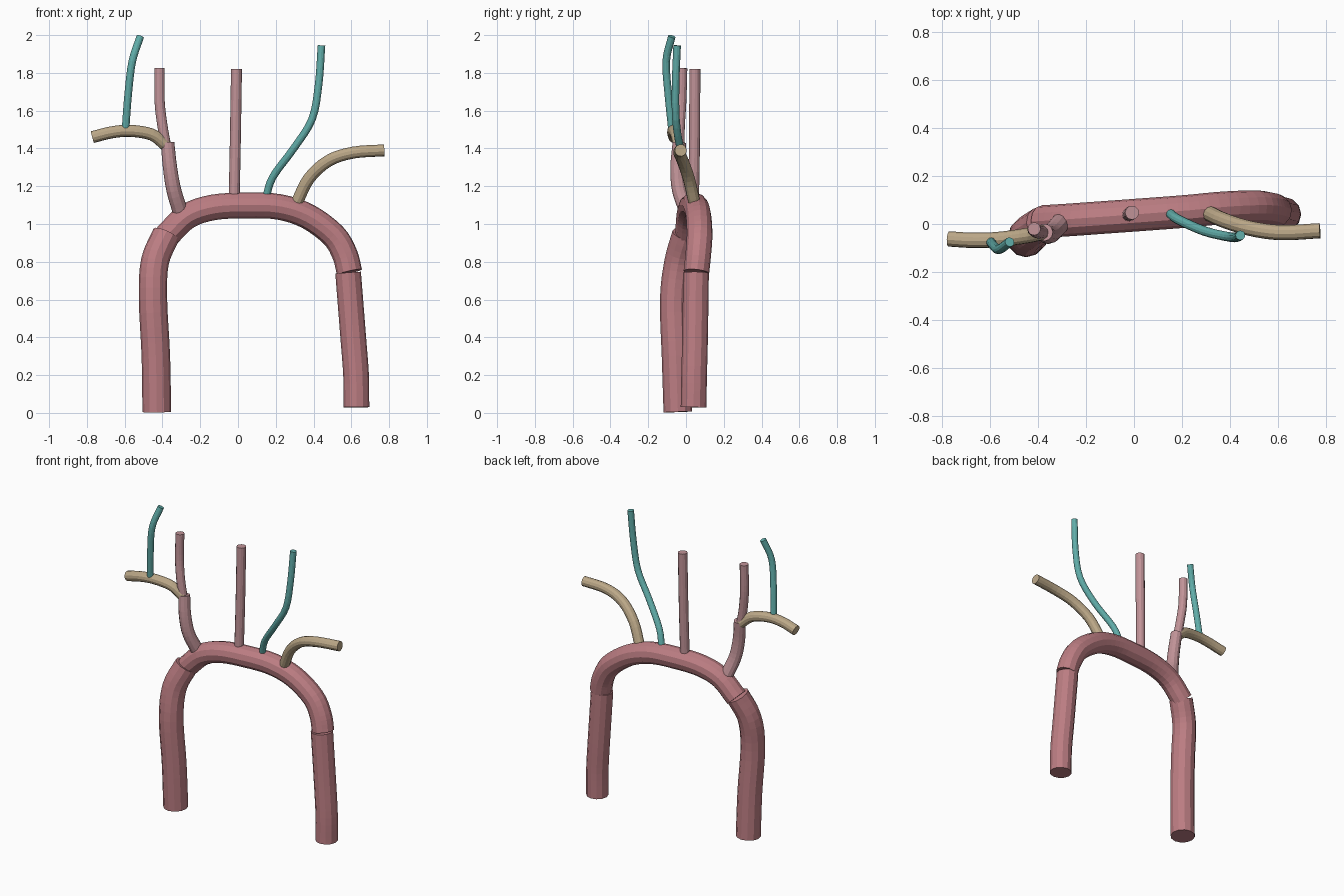
import bpy, bmesh, math
from mathutils import Vector

SIDES = 12
STEPS = 4


def material(name, rgb):
    m = bpy.data.materials.new(name)
    m.diffuse_color = (*rgb, 1)
    return m


AORTA = material("aorta_red", (0.50, 0.205, 0.225))
PINK = material("artery_pink", (0.53, 0.29, 0.31))
TEAL = material("artery_teal", (0.12, 0.42, 0.40))
TAN = material("artery_tan", (0.50, 0.39, 0.245))


def smooth_path(points):
    """Catmull-Rom curve through the given points."""
    p = [Vector(q) for q in points]
    p = [2 * p[0] - p[1]] + p + [2 * p[-1] - p[-2]]
    path = []
    for a, b, c, d in zip(p, p[1:], p[2:], p[3:]):
        for i in range(STEPS):
            t = i / STEPS
            path.append(0.5 * (2 * b + (c - a) * t + (2 * a - 5 * b + 4 * c - d) * t ** 2
                               + (3 * b - a - 3 * c + d) * t ** 3))
    return path + [p[-2]]


def tube(name, points, r0, r1, mat):
    """Capped faceted tube swept along a smooth path."""
    path = smooth_path(points)
    n = len(path)
    bm = bmesh.new()
    rings = []
    normal = Vector((0, 1, 0))
    for i, c in enumerate(path):
        tangent = (path[min(i + 1, n - 1)] - path[max(i - 1, 0)]).normalized()
        normal = (normal - tangent * normal.dot(tangent)).normalized()
        side = tangent.cross(normal)
        r = r0 + (r1 - r0) * i / (n - 1)
        rings.append([bm.verts.new(c + r * (normal * math.cos(a) + side * math.sin(a)))
                      for a in (2 * math.pi * k / SIDES for k in range(SIDES))])
    for lo, hi in zip(rings, rings[1:]):
        for k in range(SIDES):
            j = (k + 1) % SIDES
            bm.faces.new((lo[k], lo[j], hi[j], hi[k]))
    bm.faces.new(rings[0][::-1])
    bm.faces.new(rings[-1])
    mesh = bpy.data.meshes.new(name)
    bm.to_mesh(mesh)
    bm.free()
    mesh.materials.append(mat)
    bpy.context.collection.objects.link(bpy.data.objects.new(name, mesh))


# Main vessel in three segments
tube("ascending_aorta", [(-0.43, -0.043, 0.005), (-0.435, -0.053, 0.3), (-0.45, -0.063, 0.6),
                         (-0.44, -0.04, 0.8), (-0.38, 0.0, 0.945)], 0.076, 0.074, AORTA)
tube("aortic_arch", [(-0.38, 0.01, 0.935), (-0.27, 0.017, 1.04), (-0.13, 0.027, 1.088),
                     (0.05, 0.04, 1.098), (0.22, 0.053, 1.09), (0.37, 0.067, 1.04),
                     (0.505, 0.072, 0.94), (0.565, 0.065, 0.84), (0.59, 0.055, 0.745)],
     0.068, 0.068, AORTA)
tube("descending_aorta", [(0.583, 0.053, 0.742), (0.61, 0.048, 0.4), (0.625, 0.043, 0.2),
                          (0.627, 0.04, 0.03)], 0.068, 0.068, AORTA)

# Right-hand branches
tube("brachiocephalic_trunk", [(-0.305, 0.005, 1.065), (-0.34, -0.035, 1.18),
                               (-0.36, -0.045, 1.3), (-0.373, -0.035, 1.43)], 0.041, 0.036, PINK)
tube("right_carotid", [(-0.38, -0.035, 1.41), (-0.4, -0.033, 1.52), (-0.415, -0.025, 1.65),
                       (-0.415, -0.02, 1.825)], 0.027, 0.027, PINK)
tube("right_subclavian", [(-0.38, -0.035, 1.415), (-0.455, -0.05, 1.473), (-0.57, -0.065, 1.493),
                          (-0.67, -0.068, 1.485), (-0.77, -0.062, 1.46)], 0.032, 0.032, TAN)
tube("right_vertebral", [(-0.595, -0.075, 1.505), (-0.582, -0.093, 1.68),
                         (-0.56, -0.105, 1.86), (-0.517, -0.075, 1.993)], 0.02, 0.02, TEAL)

# Left-hand branches
tube("left_carotid", [(-0.02, 0.04, 1.14), (-0.014, 0.045, 1.45), (-0.008, 0.047, 1.82)],
     0.029, 0.029, PINK)
tube("left_vertebral", [(0.148, 0.045, 1.14), (0.185, 0.018, 1.25), (0.295, -0.03, 1.4),
                        (0.392, -0.053, 1.555), (0.427, -0.055, 1.74), (0.442, -0.047, 1.945)],
     0.02, 0.02, TEAL)
tube("left_subclavian", [(0.31, 0.045, 1.11), (0.375, 0.015, 1.24), (0.48, -0.018, 1.335),
                         (0.61, -0.036, 1.378), (0.773, -0.028, 1.39)], 0.032, 0.032, TAN)
